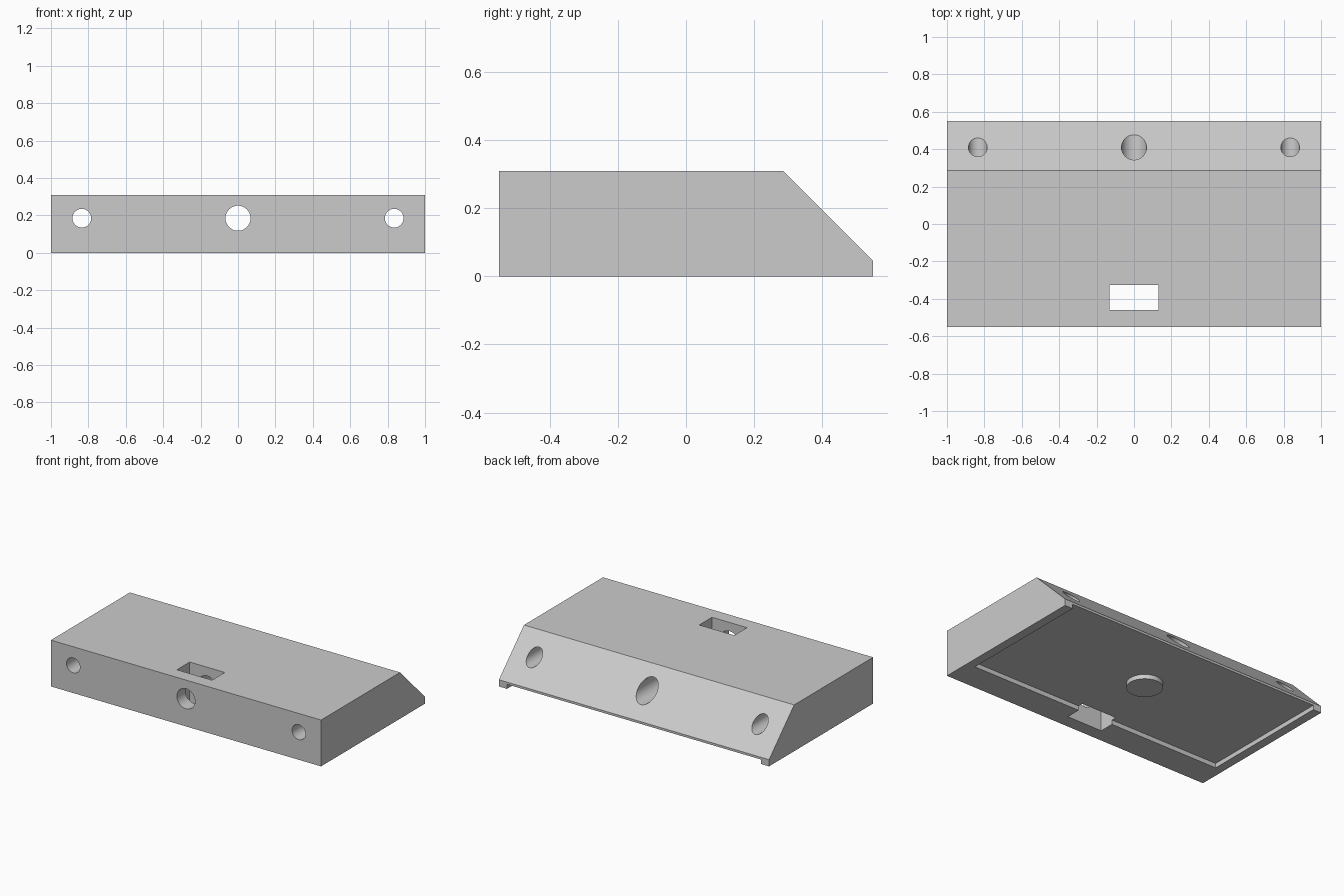
import bpy, bmesh
from math import radians

cube = bpy.data.objects.get("Cube")
if cube:
    bpy.data.objects.remove(cube, do_unlink=True)

grey = bpy.data.materials.new("plain grey")
grey.use_nodes = True
colour = (0.6, 0.6, 0.6, 1)
grey.diffuse_color = colour
grey.node_tree.nodes["Principled BSDF"].inputs["Base Color"].default_value = colour


def box(name, low, high):
    bpy.ops.mesh.primitive_cube_add(size=1, location=[(a + b) / 2 for a, b in zip(low, high)])
    ob = bpy.context.object
    ob.name = name
    ob.scale = [b - a for a, b in zip(low, high)]
    bpy.ops.object.transform_apply(location=True, rotation=True, scale=True)
    return ob


def cylinder(name, radius, depth, location, tilt=0):
    bpy.ops.mesh.primitive_cylinder_add(vertices=64, radius=radius, depth=depth,
                                        location=location, rotation=(tilt, 0, 0))
    ob = bpy.context.object
    ob.name = name
    return ob


# Block with a bevelled back: side profile extruded along x
profile = [(-0.55, 0), (0.55, 0), (0.55, 0.045), (0.285, 0.31), (-0.55, 0.31)]
bm = bmesh.new()
face = bm.faces.new([bm.verts.new((-1, y, z)) for y, z in profile])
side = bmesh.ops.extrude_face_region(bm, geom=[face])["geom"]
bmesh.ops.translate(bm, vec=(2, 0, 0), verts=[g for g in side if isinstance(g, bmesh.types.BMVert)])
bmesh.ops.recalc_face_normals(bm, faces=bm.faces)
mesh = bpy.data.meshes.new("block")
bm.to_mesh(mesh)
bm.free()
block = bpy.data.objects.new("block", mesh)
bpy.context.collection.objects.link(block)
mesh.materials.append(grey)

# Underside recess open to the back, top slot, and three bores
cutters = [box("recess_cutter", (-0.94, -0.36, -0.1), (0.94, 0.7, 0.03)),
           box("slot_cutter", (-0.13, -0.46, -0.2), (0.13, -0.325, 0.5))]
for name, x, radius in (("left", 0.835, 0.05), ("middle", 0, 0.067), ("right", -0.835, 0.05)):
    cutters.append(cylinder(name + "_bore_cutter", radius, 2, (x, 0, 0.185), radians(90)))

bpy.context.view_layer.objects.active = block
for cutter in cutters:
    cut = block.modifiers.new(cutter.name, "BOOLEAN")
    cut.operation = "DIFFERENCE"
    cut.solver = "EXACT"
    cut.object = cutter
    bpy.ops.object.modifier_apply(modifier=cut.name)
    bpy.data.objects.remove(cutter, do_unlink=True)

# Round boss under the recess
boss = cylinder("underside_boss", 0.11, 0.032, (0, 0.1, 0.016))
boss.data.materials.append(grey)

for ob in (block, boss):
    bpy.ops.object.select_all(action="DESELECT")
    ob.select_set(True)
    bpy.context.view_layer.objects.active = ob
    bpy.ops.object.shade_smooth_by_angle(angle=radians(30))
